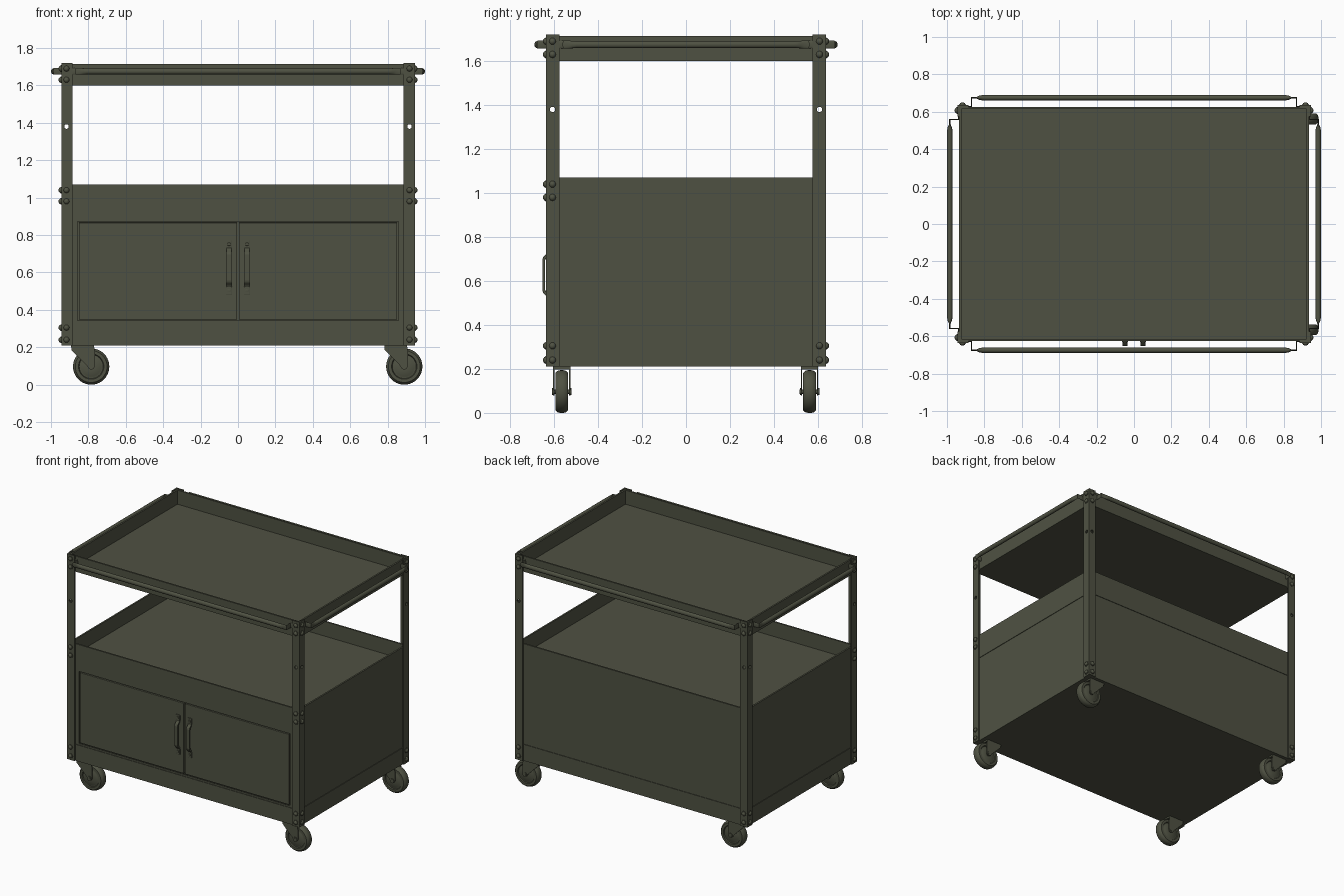
import bpy, bmesh, math
from mathutils import Matrix, Vector

if "Cube" in bpy.data.objects:
    bpy.data.objects.remove(bpy.data.objects["Cube"])

mat = bpy.data.materials.new("olive_steel")
mat.diffuse_color = (0.078, 0.083, 0.055, 1)
mat.use_nodes = True
mat.node_tree.nodes["Principled BSDF"].inputs["Base Color"].default_value = mat.diffuse_color


def finish(name, bm, smooth=False, bevel=0):
    bmesh.ops.recalc_face_normals(bm, faces=bm.faces)
    me = bpy.data.meshes.new(name)
    bm.to_mesh(me)
    bm.free()
    me.materials.append(mat)
    ob = bpy.data.objects.new(name, me)
    bpy.context.collection.objects.link(ob)
    bpy.context.view_layer.objects.active = ob
    for o in bpy.context.selected_objects:
        o.select_set(False)
    ob.select_set(True)
    if bevel:
        m = ob.modifiers.new("bevel", 'BEVEL')
        m.width, m.segments = bevel, 2
    if smooth:
        bpy.ops.object.shade_smooth_by_angle(angle=math.radians(35))
    return ob


def box(bm, x0, x1, y0, y1, z0, z1):
    c = Vector(((x0 + x1) / 2, (y0 + y1) / 2, (z0 + z1) / 2))
    s = Matrix.Diagonal((abs(x1 - x0), abs(y1 - y0), abs(z1 - z0), 1))
    bmesh.ops.create_cube(bm, size=1, matrix=Matrix.Translation(c) @ s)


def prism(bm, pts, offset):
    """Extrude a closed outline of 3D points along offset."""
    f = bm.faces.new([bm.verts.new(p) for p in pts])
    r = bmesh.ops.extrude_face_region(bm, geom=[f])
    bm.faces.new([v for v in f.verts]) if not f.is_valid else None
    vs = [g for g in r["geom"] if isinstance(g, bmesh.types.BMVert)]
    bmesh.ops.translate(bm, verts=vs, vec=offset)


def loft(bm, rings, closed=False):
    vr = [[bm.verts.new(p) for p in r] for r in rings]
    n = len(vr[0])
    pairs = list(zip(vr, vr[1:])) + ([(vr[-1], vr[0])] if closed else [])
    for a, b in pairs:
        for i in range(n):
            j = (i + 1) % n
            bm.faces.new((a[i], a[j], b[j], b[i]))
    if not closed:
        bm.faces.new(vr[0])
        bm.faces.new(vr[-1])


def cyl(bm, c, r, d, axis):
    rot = {'X': Matrix.Rotation(math.pi / 2, 4, 'Y'),
           'Y': Matrix.Rotation(math.pi / 2, 4, 'X'), 'Z': Matrix()}[axis]
    bmesh.ops.create_cone(bm, cap_ends=True, segments=24, radius1=r, radius2=r,
                          depth=d, matrix=Matrix.Translation(c) @ rot)


X, Y = 0.945, 0.636          # outer faces of the posts
W, D = 0.935, 0.626          # outer faces of the trays
T = 0.012                    # sheet thickness


# trays: four walls and a floor
def tray(name, z0, z1, floor):
    bm = bmesh.new()
    for s in (-1, 1):
        box(bm, s * (W - T), s * W, -D, D, z0, z1)
        box(bm, -W + T, W - T, s * (D - T), s * D, z0, z1)
    box(bm, -W + T, W - T, -D + T, D - T, floor, floor + T)
    finish(name, bm)


tray("top_tray", 1.60, 1.715, 1.60)
tray("middle_tray", 0.884, 1.07, 0.95)
tray("bottom_tray", 0.21, 0.33, 0.21)

# angle-iron corner posts with a hole through each flange
for sx in (-1, 1):
    for sy in (-1, 1):
        fx, fy, t = 0.06, 0.06, 0.01
        L = [(X, Y), (X - fx, Y), (X - fx, Y - t), (X - t, Y - t),
             (X - t, Y - fy), (X, Y - fy)]
        bm = bmesh.new()
        prism(bm, [(sx * a, sy * b, 0.21) for a, b in L], (0, 0, 1.51))
        nm = ("front" if sy < 0 else "back") + ("_left" if sx < 0 else "_right")
        post = finish(nm + "_post", bm)
        for c, ax in (((sx * 0.917, sy * Y, 1.38), 'Y'), ((sx * X, sy * 0.607, 1.38), 'X')):
            cb = bmesh.new()
            cyl(cb, c, 0.012, 0.05, ax)
            cut = finish("hole_cutter", cb)
            cut.hide_render = True
            m = post.modifiers.new("hole", 'BOOLEAN')
            m.operation, m.object, m.solver = 'DIFFERENCE', cut, 'EXACT'
            bpy.context.view_layer.objects.active = post
            bpy.ops.object.modifier_apply(modifier="hole")
            bpy.data.objects.remove(cut)

# domed bolt heads on washers
bm = bmesh.new()
for sx in (-1, 1):
    for sy in (-1, 1):
        for z in [1.69, 1.63, 0.305, 0.24] + ([1.04, 0.98] if sy < 0 else []):
            for c, ax, sc in (((sx * 0.917, sy * Y, z), 'Y', (0.016, 0.015, 0.016)),
                              ((sx * X, sy * 0.607, z), 'X', (0.015, 0.016, 0.016))):
                M = Matrix.Translation(c) @ Matrix.Diagonal((*sc, 1))
                bmesh.ops.create_uvsphere(bm, u_segments=14, v_segments=10, radius=1, matrix=M)
                cyl(bm, c, 0.018, 0.008, ax)
finish("bolts", bm, True)

# cabinet panels: sides, back, front frame and backing
bm = bmesh.new()
for s in (-1, 1):
    box(bm, s * (W - 0.017), s * (W - 0.004), -D + 0.01, D - 0.01, 0.33, 0.884)
    box(bm, s * 0.858, s * (W - 0.017), -D + 0.004, -D + T, 0.33, 0.884)
box(bm, -W + 0.017, W - 0.017, D - 0.016, D - 0.004, 0.33, 0.884)
for z in (0.33, 0.872):
    box(bm, -0.858, 0.858, -D + 0.004, -D + T, z, z + 0.012)
box(bm, -W + 0.017, W - 0.017, -D + 0.022, -D + 0.028, 0.33, 0.884)
finish("cabinet_panels", bm)

# doors and their pull handles
for s, side in ((-1, "left"), (1, "right")):
    bm = bmesh.new()
    box(bm, s * 0.005, s * 0.851, -D + 0.001, -D + 0.022, 0.349, 0.866)
    finish(side + "_door", bm, bevel=0.002)
    bm = bmesh.new()
    up = [(-0.622, 0.145), (-0.629, 0.145), (-0.629, 0.105), (-0.636, 0.095),
          (-0.649, 0.082), (-0.653, 0.07)]
    inner = [(-0.641, 0.066), (-0.634, 0.08), (-0.622, 0.092)]
    pts = (up + [(y, -z) for y, z in reversed(up)]
           + [(y, -z) for y, z in reversed(inner)] + inner)
    zc = 0.627
    prism(bm, [(s * 0.048 - 0.013, y, zc + z) for y, z in pts], (0.026, 0, 0))
    for z in (-0.124, 0.124):
        box(bm, s * 0.048 - 0.016, s * 0.048 + 0.016, -0.631, -0.62, zc + z - 0.021, zc + z + 0.021)
        cyl(bm, (s * 0.048, -0.631, zc + z), 0.009, 0.01, 'Y')
    finish(side + "_door_handle", bm, bevel=0.0025)


# push rails: tube with flattened, bent ends
def rail(name, wall, out, tip, angle):
    half = [(tip + 0.018, wall, 0.003, 0.016), (tip, wall, 0.003, 0.018),
            (tip, out, 0.003, 0.018), (tip - 0.022, out, 0.003, 0.018),
            (tip - 0.04, out, 0.011, 0.017), (tip - 0.06, out, 0.015, 0.016)]
    st = half + [(-u, v, a, b) for u, v, a, b in reversed(half)]
    P = [Vector((u, v)) for u, v, _, _ in st]
    R = Matrix.Rotation(angle, 4, 'Z')
    rings = []
    for i, (u, v, a, b) in enumerate(st):
        d0 = (P[i] - P[max(i - 1, 0)]).normalized()
        d1 = (P[min(i + 1, len(P) - 1)] - P[i]).normalized()
        t = (d0 + d1).normalized()
        k = a / max(0.5, t.dot(d1 if d1.length else d0))
        n = Vector((t.y, -t.x)) * k
        ring = []
        for j in range(16):
            q = math.tau * j / 16
            ring.append(R @ Vector((u + n.x * math.cos(q), v + n.y * math.cos(q),
                                    1.675 + b * math.sin(q))))
        rings.append(ring)
    bm = bmesh.new()
    loft(bm, rings)
    finish(name, bm, True)


rail("back_rail", D + 0.003, 0.675, 0.868, 0)
rail("front_rail", D + 0.003, 0.675, 0.868, math.pi)
rail("left_rail", W + 0.003, 0.985, 0.558, math.pi / 2)
rail("right_rail", W + 0.003, 0.985, 0.558, -math.pi / 2)

# swivel casters, all trailing the same way
fork = [(-0.052, 0.207), (0.07, 0.207), (0.076, 0.17), (0.076, 0.1), (0.068, 0.085),
        (0.055, 0.08), (0.042, 0.086), (0.03, 0.105), (-0.03, 0.165), (-0.05, 0.185)]
tyre = [(0.012, 0.026), (0.05, 0.026), (0.056, 0.022), (0.064, 0.022), (0.068, 0.029),
        (0.085, 0.029), (0.094, 0.02), (0.097, 0.008)]
tyre += [(r, -y) for r, y in reversed(tyre)]
for px, side in ((-0.84, "left"), (0.834, "right")):
    for py, end in ((-0.565, "front"), (0.562, "back")):
        wx, wz = px + 0.055, 0.097
        bm = bmesh.new()
        for s in (-1, 1):
            prism(bm, [(px + a, py + s * 0.034, z) for a, z in fork], (0, s * 0.005, 0))
        box(bm, px - 0.052, px + 0.07, py - 0.039, py + 0.039, 0.198, 0.21)
        cyl(bm, (wx, py, wz), 0.01, 0.09, 'Y')
        for s in (-1, 1):
            cyl(bm, (wx, py + s * 0.041, wz), 0.016, 0.006, 'Y')
        finish(f"{end}_{side}_caster_fork", bm, True)
        bm = bmesh.new()
        rings = []
        for i in range(40):
            q = math.tau * i / 40
            rings.append([(wx + r * math.cos(q), py + y, wz + r * math.sin(q)) for r, y in tyre])
        loft(bm, rings, closed=True)
        finish(f"{end}_{side}_caster_wheel", bm, True)
